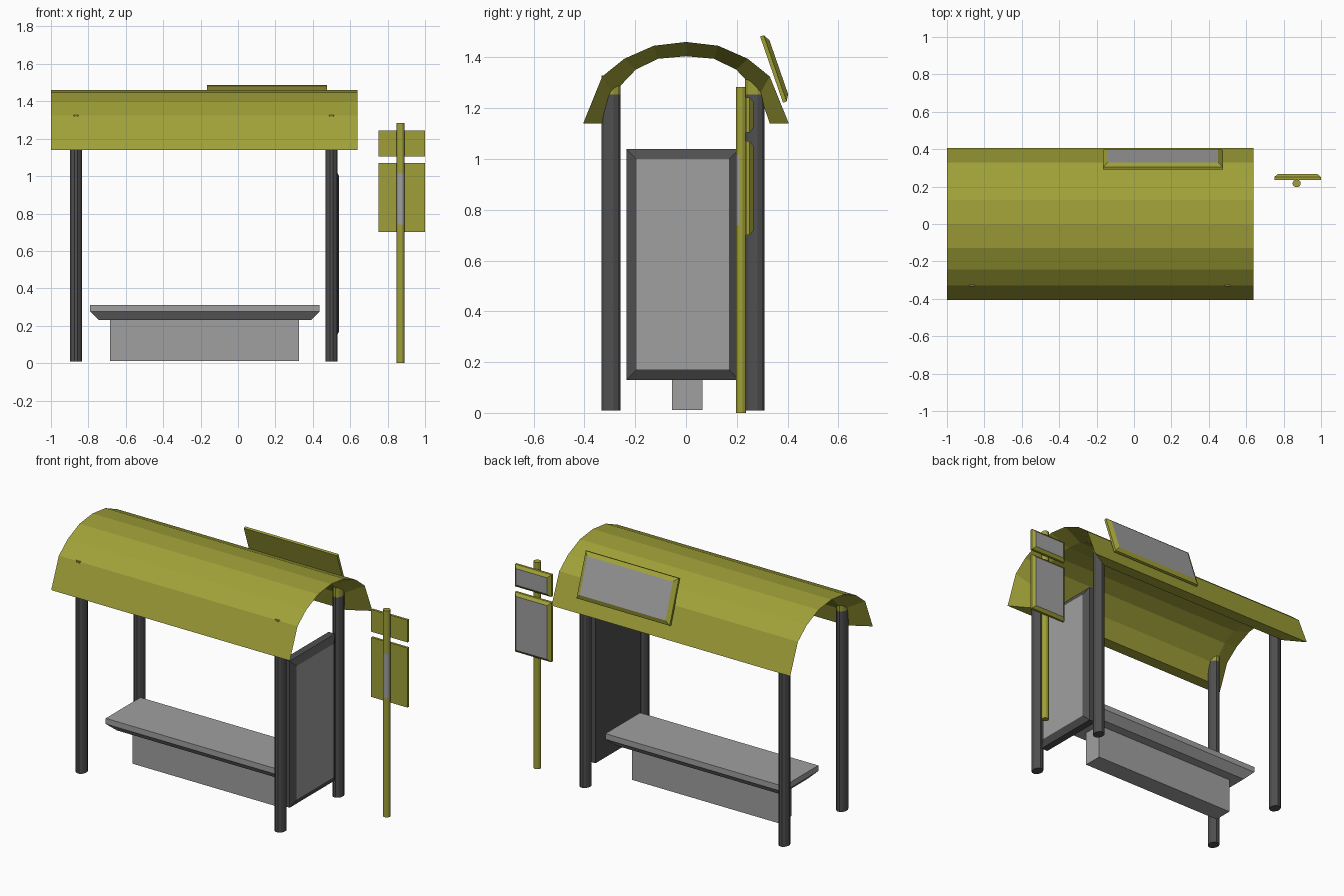
import bpy, bmesh, math
from mathutils import Vector

if "Cube" in bpy.data.objects:
    bpy.data.objects.remove(bpy.data.objects["Cube"])


def mat(name, rgb):
    m = bpy.data.materials.new(name)
    m.diffuse_color = (*rgb, 1)
    m.use_nodes = True
    m.node_tree.nodes["Principled BSDF"].inputs["Base Color"].default_value = m.diffuse_color
    return m


OLIVE = mat("olive yellow", (0.35, 0.35, 0.04))
LIGHT = mat("light grey", (0.35, 0.35, 0.35))
DARK = mat("dark grey", (0.08, 0.08, 0.08))


def finish(name, bm, *mats):
    bmesh.ops.recalc_face_normals(bm, faces=bm.faces)
    me = bpy.data.meshes.new(name)
    bm.to_mesh(me)
    bm.free()
    for m in mats:
        me.materials.append(m)
    ob = bpy.data.objects.new(name, me)
    bpy.context.collection.objects.link(ob)
    return ob


def loft(name, rings, *mats):
    """Skin closed rings in order and cap both ends."""
    bm = bmesh.new()
    vs = [[bm.verts.new(p) for p in r] for r in rings]
    n = len(rings[0])
    for a, b in zip(vs, vs[1:]):
        for i in range(n):
            bm.faces.new((a[i], a[(i + 1) % n], b[(i + 1) % n], b[i]))
    bm.faces.new(vs[0])
    bm.faces.new(vs[-1])
    return finish(name, bm, *mats)


def column(name, x, y, rx, ry, zs, *mats, n=12):
    def ring(z):
        return [(x + rx * math.cos((i + .5) * math.tau / n),
                 y + ry * math.sin((i + .5) * math.tau / n), z) for i in range(n)]
    return loft(name, [ring(z) for z in zs], *mats)


def rect(x0, x1, y0, y1, z):
    return [(x0, y0, z), (x1, y0, z), (x1, y1, z), (x0, y1, z)]


def framed_panel(name, c, u, v, w, h, side, depth, border, frame):
    """Board with chamfered frame and a light front face."""
    c, u, v = Vector(c), Vector(u).normalized(), Vector(v).normalized()
    nrm = u.cross(v)

    def ring(inset, d):
        return [c + u * sx * (w / 2 - inset) + v * sy * (h / 2 - inset) + nrm * d
                for sx, sy in ((-1, -1), (1, -1), (1, 1), (-1, 1))]
    ob = loft(name, [ring(0, 0), ring(0, side), ring(border, depth)], frame, LIGHT)
    ob.data.polygons[-1].material_index = 1
    return ob


# Vaulted roof: thick arc whose end rims slant inward
half_out = [(0.405, 1.14), (0.33, 1.325), (0.243, 1.395), (0.127, 1.446)]
half_in = [(0.33, 1.14), (0.29, 1.255), (0.198, 1.352), (0.11, 1.395)]


def arc(half, top):
    return [(-y, z) for y, z in half] + [(0, top)] + half[::-1]


outer, inner = arc(half_out, 1.461), arc(half_in, 1.405)
bm = bmesh.new()
rows = [[bm.verts.new((x, y, z)) for y, z in prof] for x, prof in
        ((-1, outer), (0.64, outer), (0.51, inner), (-0.87, inner))]
for k in range(4):
    a, b = rows[k], rows[(k + 1) % 4]
    for i in range(len(outer) - 1):
        bm.faces.new((a[i], a[i + 1], b[i + 1], b[i]))
for i in (0, -1):
    bm.faces.new([r[i] for r in rows])
finish("roof", bm, OLIVE)

# Four posts with olive heads reaching into the roof
for side, x in (("left", -0.866), ("right", 0.5)):
    for end, y in (("front", -0.296), ("back", 0.271)):
        post = column(f"{end}_{side}_post", x, y, 0.032, 0.039,
                      (0.01, 1.255, 1.328), DARK, OLIVE)
        for p in post.data.polygons:
            if p.center.z > 1.26:
                p.material_index = 1

# Bench: slab with undercut edges on a plinth
loft("bench_seat", [rect(-0.745, 0.39, -0.125, 0.125, 0.23),
                    rect(-0.79, 0.435, -0.17, 0.17, 0.275),
                    rect(-0.79, 0.435, -0.17, 0.17, 0.31)], LIGHT)
loft("bench_base", [rect(-0.685, 0.325, -0.055, 0.065, z) for z in (0.012, 0.232)], LIGHT)

# End wall poster panel, facing +x
framed_panel("end_panel", (0.475, -0.0125, 0.585), (0, 1, 0), (0, 0, 1),
             0.445, 0.91, 0.045, 0.065, 0.04, DARK)

# Tilted sign on the back of the roof
framed_panel("roof_sign", (0.155, 0.337, 1.352), (-1, 0, 0), (0, -0.327, 0.945),
             0.64, 0.276, 0.015, 0.03, 0.025, OLIVE)

# Stop pole with a grey band on its front half
pole = column("sign_pole", 0.87, 0.217, 0.022, 0.021, (0, 0.74, 1.015, 1.283), OLIVE, LIGHT)
for p in pole.data.polygons:
    if 0.8 < p.center.z < 0.95 and p.normal.y < -0.1:
        p.material_index = 1

# Two boards on the pole, facing back
for name, z0, z1 in (("upper_board", 1.105, 1.243), ("lower_board", 0.70, 1.07)):
    framed_panel(name, (0.875, 0.236, (z0 + z1) / 2), (-1, 0, 0), (0, 0, 1),
                 0.25, z1 - z0, 0.015, 0.03, 0.018, OLIVE)
